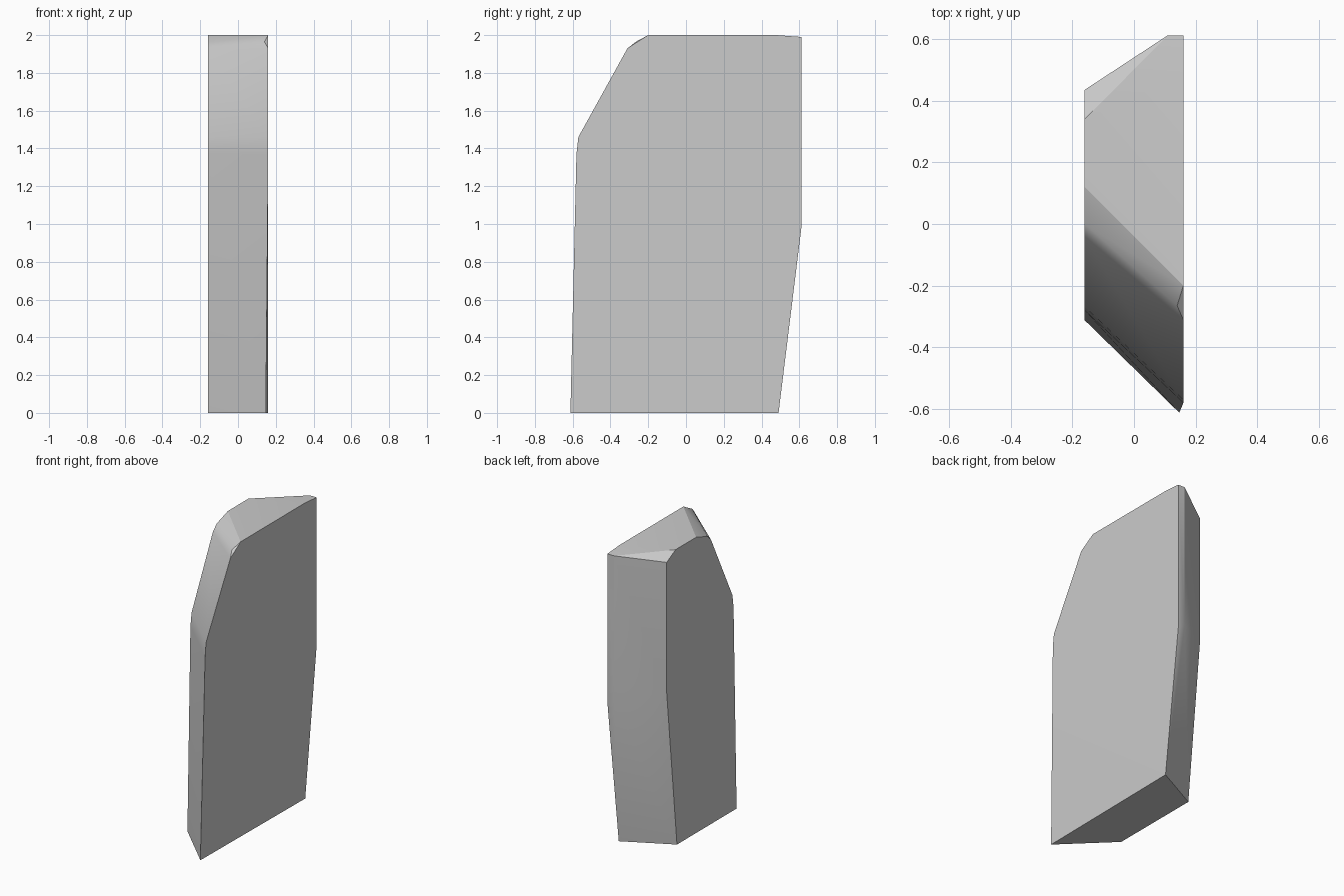
import bpy
import bmesh
import math

cube = bpy.data.objects.get("Cube")
if cube:
    bpy.data.objects.remove(cube, do_unlink=True)

# Plain grey material
grey = bpy.data.materials.new("light_grey")
grey.use_nodes = True
colour = (0.6, 0.6, 0.6, 1)
grey.diffuse_color = colour
grey.node_tree.nodes["Principled BSDF"].inputs["Base Color"].default_value = colour

# Side outlines as (y, z): wide on the left, narrow on the right
HALF = 0.16
wide = [(-0.58, 1.37), (-0.57, 1.46), (-0.31, 1.93), (-0.2, 2.0),
        (0.48, 2.0), (0.612, 1.99), (0.612, 0.99), (0.49, 0)]
narrow = [(-0.312, 0), (-0.28, 1.37), (-0.268, 1.46), (-0.04, 1.92), (0.0, 1.96),
          (0.12, 2.0), (0.34, 2.0), (0.435, 1.95), (0.435, 1.07), (0.325, 0)]
points = [(HALF, y, z) for y, z in wide] + [(-HALF, y, z) for y, z in narrow]

# Tucked-in front foot, narrow flat strip down the back and softened top corner
points += [(0.147, -0.612, 0), (0.11, 0.612, 1.99), (0.11, 0.612, 1.02),
           (0.14, -0.265, 1.965)]

# Skin the faceted block
bm = bmesh.new()
for p in points:
    bm.verts.new(p)
hull = bmesh.ops.convex_hull(bm, input=bm.verts[:])
loose = [v for v in bm.verts if not v.link_faces]
bmesh.ops.delete(bm, geom=loose, context='VERTS')
bmesh.ops.dissolve_limit(bm, angle_limit=math.radians(0.5),
                         verts=bm.verts[:], edges=bm.edges[:])
bmesh.ops.recalc_face_normals(bm, faces=bm.faces[:])
mesh = bpy.data.meshes.new("wedge_block")
bm.to_mesh(mesh)
bm.free()
mesh.materials.append(grey)

block = bpy.data.objects.new("wedge_block", mesh)
bpy.context.collection.objects.link(block)
bpy.ops.object.select_all(action='DESELECT')
block.select_set(True)
bpy.context.view_layer.objects.active = block
bpy.ops.object.shade_smooth_by_angle(angle=math.radians(25))
